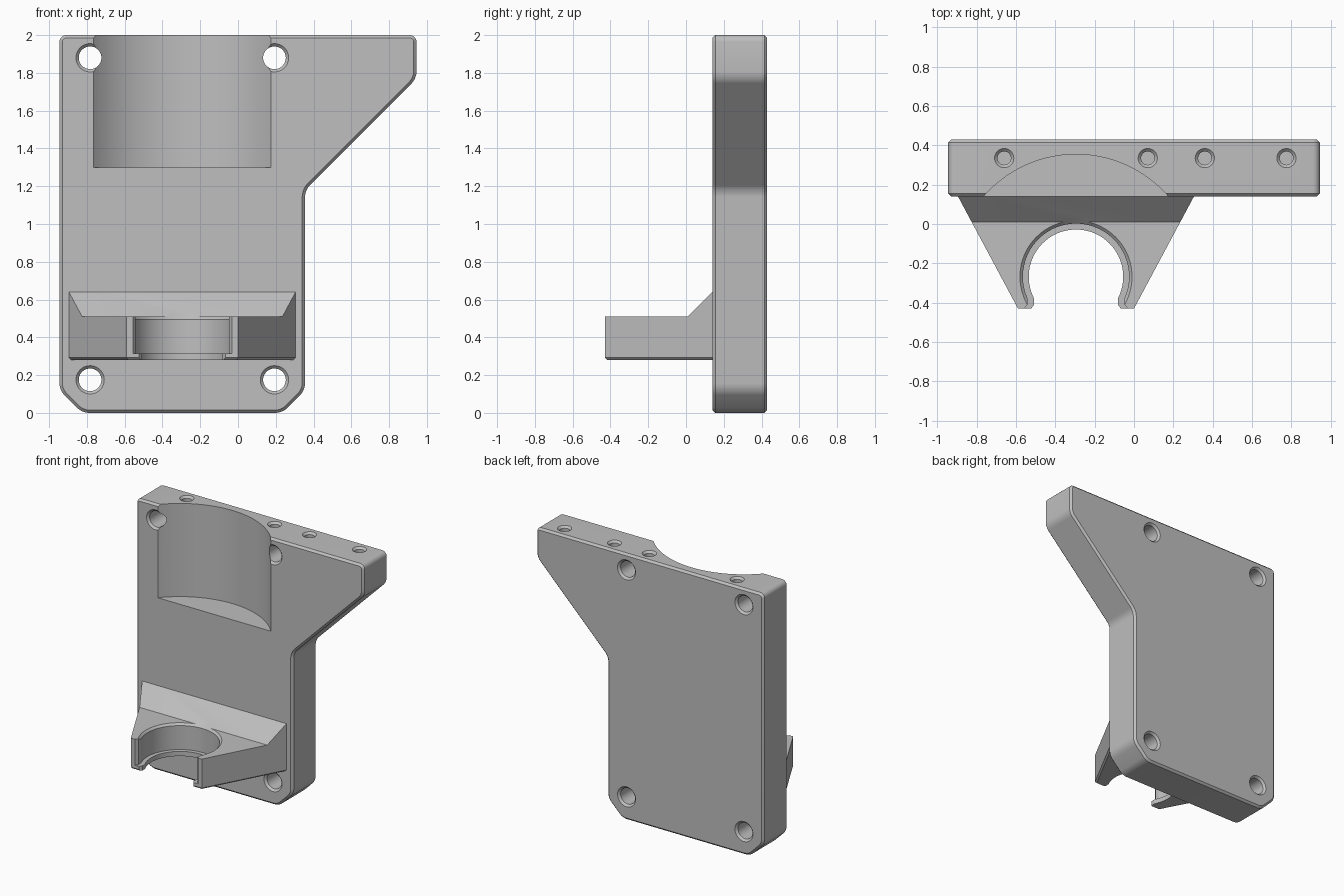
import bpy, bmesh
from math import sin, cos, pi

if "Cube" in bpy.data.objects:
    bpy.data.objects.remove(bpy.data.objects["Cube"], do_unlink=True)

grey = bpy.data.materials.new("plain grey")
grey.use_nodes = True
grey.diffuse_color = (0.52, 0.52, 0.52, 1)
grey.node_tree.nodes["Principled BSDF"].inputs["Base Color"].default_value = grey.diffuse_color

# Coordinates of a profile point (a, b) pushed t along an axis
PLACE = {"x": lambda a, b, t: (t, a, b),
         "y": lambda a, b, t: (a, t, b),
         "z": lambda a, b, t: (a, b, t)}


def finish(name, bm):
    bmesh.ops.recalc_face_normals(bm, faces=bm.faces)
    mesh = bpy.data.meshes.new(name)
    bm.to_mesh(mesh)
    bm.free()
    mesh.materials.append(grey)
    obj = bpy.data.objects.new(name, mesh)
    bpy.context.collection.objects.link(obj)
    return obj


def loft(rings):
    """Closed solid through a list of equal-length point rings."""
    bm = bmesh.new()
    loops = [[bm.verts.new(p) for p in ring] for ring in rings]
    n = len(loops[0])
    for low, high in zip(loops, loops[1:]):
        for i in range(n):
            j = (i + 1) % n
            bm.faces.new((low[i], low[j], high[j], high[i]))
    bm.faces.new(loops[0])
    bm.faces.new(loops[-1])
    bmesh.ops.recalc_face_normals(bm, faces=bm.faces)
    return bm


def prism(points, axis, lo, hi):
    return loft([[PLACE[axis](a, b, t) for a, b in points] for t in (lo, hi)])


def lathe(centre, profile, axis, sides=48):
    """Turned solid; profile is a list of (radius, position along axis)."""
    ca, cb = centre
    turns = [2 * pi * i / sides for i in range(sides)]
    return loft([[PLACE[axis](ca + r * cos(a), cb + r * sin(a), t) for a in turns]
                 for r, t in profile])


def chamfer(bm, test, size, segments=1):
    edges = [e for e in bm.edges if test(e.verts[0].co, e.verts[1].co)]
    bmesh.ops.bevel(bm, geom=edges, offset=size, segments=segments,
                    affect='EDGES', profile=0.5)


def combine(obj, bm, operation='DIFFERENCE'):
    """Boolean obj with a temporary helper solid."""
    helper = finish("helper", bm)
    helper.hide_render = True
    mod = obj.modifiers.new("cut", 'BOOLEAN')
    mod.operation, mod.solver, mod.object = operation, 'EXACT', helper
    graph = bpy.context.evaluated_depsgraph_get()
    mesh = bpy.data.meshes.new_from_object(obj.evaluated_get(graph))
    obj.modifiers.clear()
    obj.data = mesh
    bpy.data.objects.remove(helper, do_unlink=True)


FRONT, BACK, TOP = 0.14, 0.43, 2.0
CX, CY = -0.295, -0.268          # shared axis of recess and clamp
RIM = 0.015

# Back plate with softened corners and chamfered rims
outline = [(-0.945, 0.12), (-0.825, 0), (0.235, 0), (0.355, 0.12),
           (0.355, 1.18), (0.945, 1.77), (0.945, TOP), (-0.945, TOP)]
bm = prism(outline, "y", FRONT, BACK)
chamfer(bm, lambda p, q: abs(p.y - q.y) > 0.1, 0.035, 5)
chamfer(bm, lambda p, q: abs(p.y - q.y) < 1e-4, RIM)
plate = finish("back_plate", bm)

# Half-round recess at the top of the plate
combine(plate, lathe((CX, CY), [(0.622, 1.3), (0.622, 2.2)], "z", 128))

# Countersunk mounting holes through the plate
for x in (-0.783, 0.193):
    for z in (0.175, 1.88):
        combine(plate, lathe((x, z), [(0.095, FRONT - 0.02), (0.06, FRONT + RIM),
                                      (0.06, BACK - RIM), (0.095, BACK + 0.02)], "y"))

# Blind screw holes in the top edge
for x in (-0.66, 0.07, 0.36, 0.775):
    combine(plate, lathe((x, 0.335), [(0.034, 1.7), (0.034, TOP - RIM),
                                      (0.069, TOP + 0.02)], "z", 32))

# Clamp bracket: tapered in plan, with a sloped rib against the plate
LOW, HIGH, NOSE = 0.28, 0.51, -0.43
plan = [(CX - 0.632, 0.2), (CX + 0.632, 0.2), (CX + 0.295, NOSE), (CX - 0.295, NOSE)]
bm = prism(plan, "z", LOW, 0.8)
chamfer(bm, lambda p, q: max(p.z, q.z) < LOW + 0.01, 0.012)
bracket = finish("clamp_bracket", bm)
side = [(-0.6, 0.2), (0.2, 0.2), (0.2, 0.7), (0.01, HIGH), (-0.6, HIGH)]
combine(bracket, prism(side, "x", -1.2, 0.6), 'INTERSECT')

# Round seat with a chamfered top edge, and the smaller opening below its lip
combine(bracket, lathe((CX, CY), [(0.27, 0.315), (0.27, HIGH - RIM),
                                  (0.305, HIGH + 0.02)], "z", 96))
combine(bracket, lathe((CX, CY), [(0.24, 0.2), (0.24, 0.4)], "z", 96))

# Open mouth between the clamp tips, stepped to match the seat and lip
for half, y, z in ((0.247, -0.377, 0.315), (0.213, -0.377, 0.2)):
    mouth = [(CX - half, y), (CX + half, y), (CX + half, -0.41),
             (CX + half + 0.03, -0.45), (CX - half - 0.03, -0.45), (CX - half, -0.41)]
    combine(bracket, prism(mouth, "z", z, 0.6))

# Smooth the curved walls and keep hard edges crisp
for obj in (plate, bracket):
    bpy.ops.object.select_all(action='DESELECT')
    obj.select_set(True)
    bpy.context.view_layer.objects.active = obj
    bpy.ops.object.shade_smooth_by_angle(angle=0.45)
